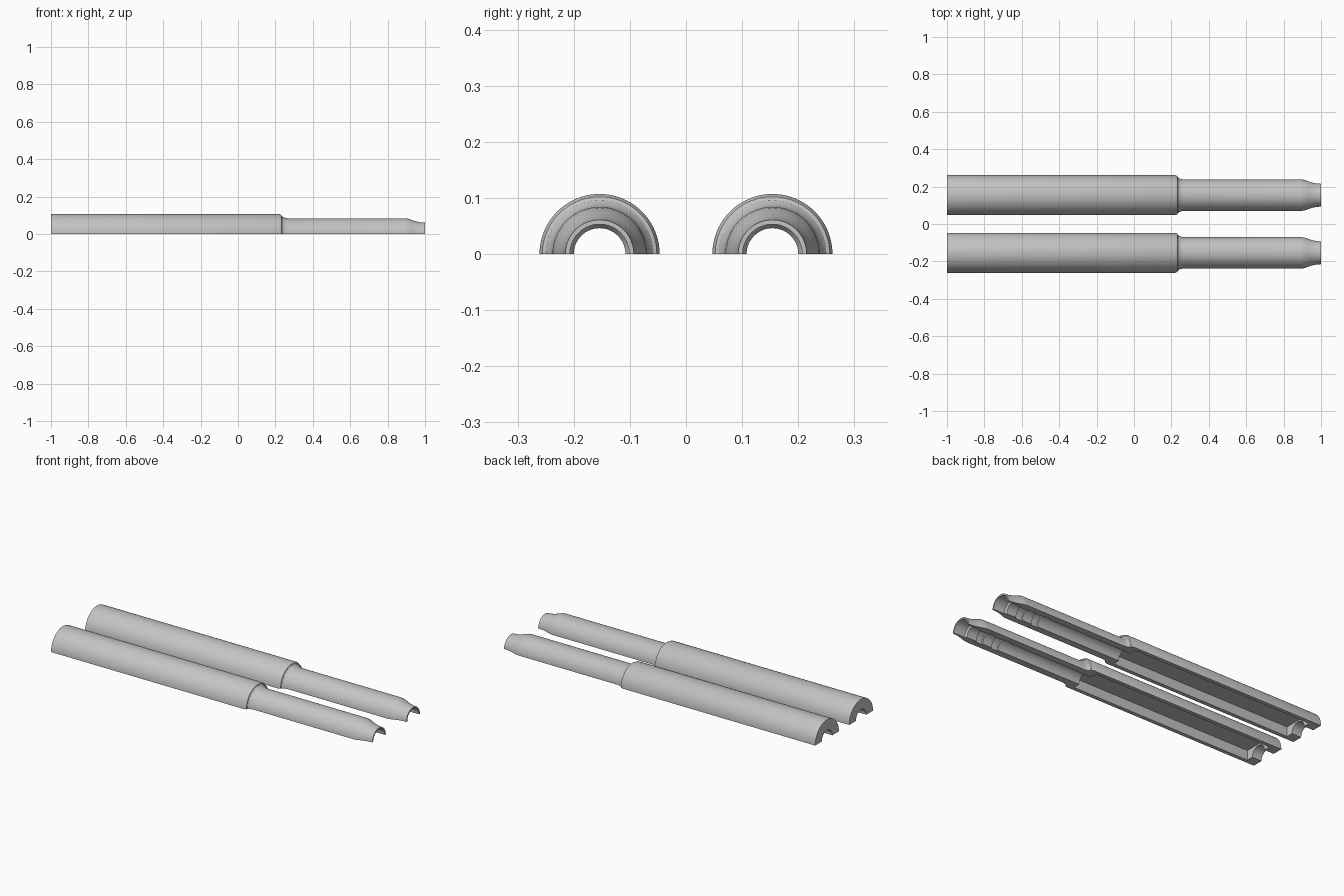
import bpy, bmesh, math

if "Cube" in bpy.data.objects:
    bpy.data.objects.remove(bpy.data.objects["Cube"])

N = 40                 # segments around each half shell
CAV_W, CAV_H = 0.085, 0.055   # box-shaped inner cavity: half width, height

metal = bpy.data.materials.new("plain grey")
metal.diffuse_color = (0.55, 0.55, 0.55, 1)
metal.use_nodes = True
metal.node_tree.nodes["Principled BSDF"].inputs["Base Color"].default_value = metal.diffuse_color

# outer outline from the rear to the muzzle: (x, radius)
outer = [(-1, .107), (.222, .107), (.232, .102), (.234, .096), (.243, .089),
         (.262, .084), (.895, .084), (.91, .082), (.935, .073), (.955, .067),
         (.975, .063), (1, .061)]
# inner outline back to the rear; None marks the box-shaped cavity
inner = [(1, .053), (.93, .053), (.92, .046),
         (.86, .046), (.858, .053), (.82, .053), (.818, .046),
         (.76, .046), (.758, .053), (.72, .053), (.718, .046),
         (.19, .046), (.19, None), (-.94, None), (-.94, .047), (-1, .047)]


def box_point(i):
    """Point on the cavity section, with the nearest step snapped to its corners."""
    a = math.pi * i / N
    k = round(math.atan2(CAV_H, CAV_W) / math.pi * N)
    if i in (k, N - k):
        return (CAV_W if i == k else -CAV_W, CAV_H)
    if k < i < N - k:
        return (CAV_H / math.tan(a), CAV_H)
    s = 1 if i < k else -1
    return (s * CAV_W, abs(CAV_W * math.tan(a)) if 0 < i < N else 0)


def section(x, r):
    """Half ring of points at one station."""
    if r is None:
        return [(x, *box_point(i)) for i in range(N + 1)]
    return [(x, r * math.cos(math.pi * i / N),
             r * math.sin(math.pi * i / N) if 0 < i < N else 0)
            for i in range(N + 1)]


def half_shell(name, y):
    bm = bmesh.new()
    rows = [[bm.verts.new(p) for p in section(x, r)] for x, r in outer + inner]
    # skin around the closed outline
    for a, b in zip(rows, rows[1:] + rows[:1]):
        for i in range(N):
            bm.faces.new((a[i], b[i], b[i + 1], a[i + 1]))
    # flat parting faces
    bm.faces.new([r[0] for r in reversed(rows)])
    bm.faces.new([r[N] for r in rows])
    bmesh.ops.recalc_face_normals(bm, faces=bm.faces)
    mesh = bpy.data.meshes.new(name)
    bm.to_mesh(mesh)
    bm.free()
    mesh.materials.append(metal)
    ob = bpy.data.objects.new(name, mesh)
    ob.location.y = y
    bpy.context.collection.objects.link(ob)
    bpy.ops.object.select_all(action='DESELECT')
    ob.select_set(True)
    bpy.context.view_layer.objects.active = ob
    bpy.ops.object.shade_smooth_by_angle(angle=math.radians(30))


# two matching halves side by side
half_shell("front_half_shell", -0.154)
half_shell("back_half_shell", 0.154)
